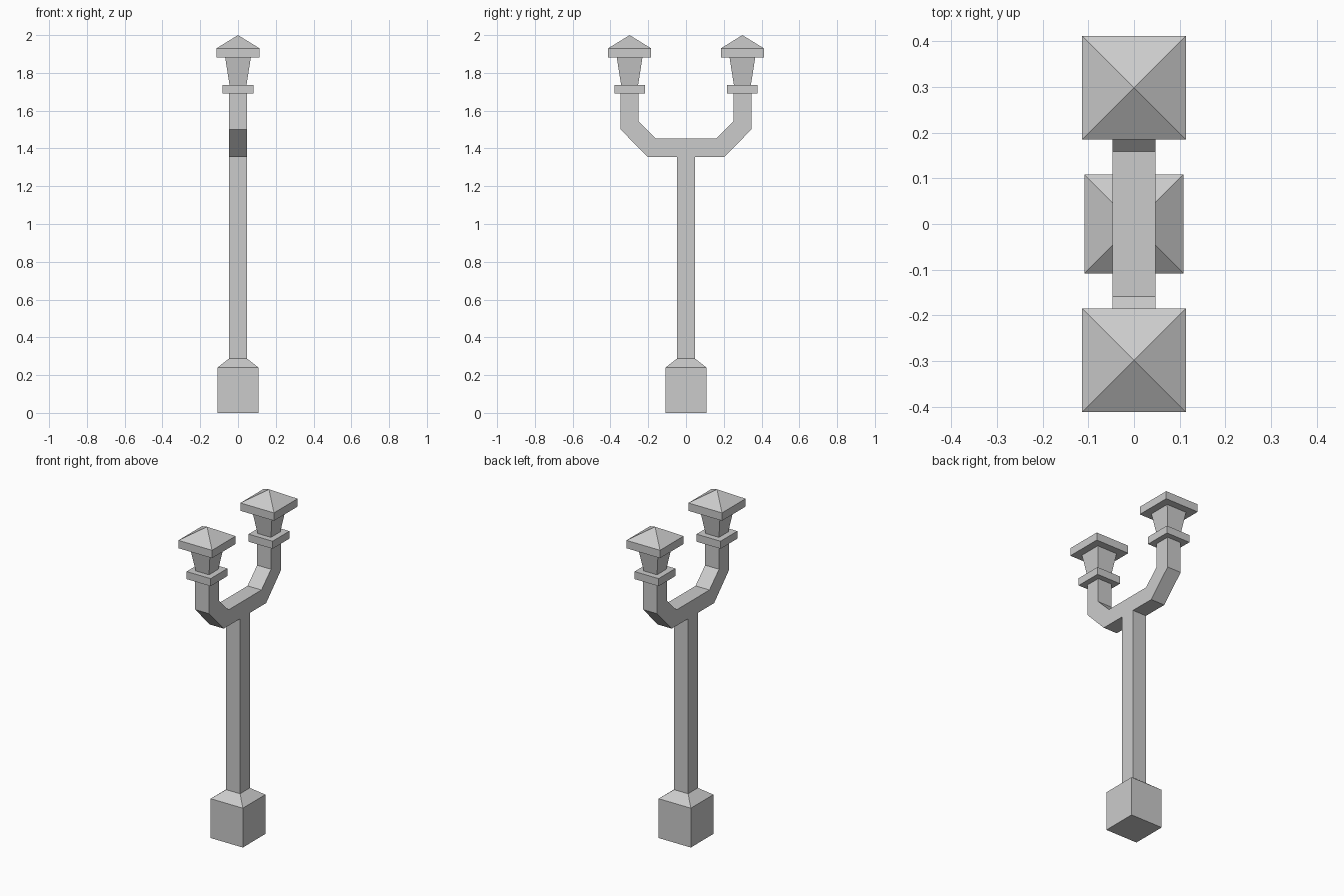
import bpy, bmesh

if "Cube" in bpy.data.objects:
    bpy.data.objects.remove(bpy.data.objects["Cube"])


def finish(name, bm):
    bmesh.ops.remove_doubles(bm, verts=bm.verts, dist=1e-5)
    bmesh.ops.recalc_face_normals(bm, faces=bm.faces)
    mesh = bpy.data.meshes.new(name)
    bm.to_mesh(mesh)
    bm.free()
    obj = bpy.data.objects.new(name, mesh)
    bpy.context.collection.objects.link(obj)
    return obj


def square_loft(name, rings, y=0.0, cap_bottom=False):
    """Join square rings given as (half width, height)."""
    bm = bmesh.new()
    loops = []
    for h, z in rings:
        if h == 0:
            loops.append([bm.verts.new((0, y, z))] * 4)
        else:
            loops.append([bm.verts.new((sx * h, y + sy * h, z))
                          for sx, sy in ((-1, -1), (1, -1), (1, 1), (-1, 1))])
    for a, b in zip(loops, loops[1:]):
        for i in range(4):
            j = (i + 1) % 4
            quad = [a[i], a[j], b[j], b[i]]
            bm.faces.new(list(dict.fromkeys(quad)))
    if cap_bottom:
        bm.faces.new(loops[0][::-1])
    return finish(name, bm)


W = 0.047        # half thickness of post and arms
LAMP_Y = 0.2985  # lamp distance from the post

# Pedestal with sloped shoulder, and the post
square_loft("pedestal", [(0.1085, 0), (0.1085, 0.24), (W, 0.288)], cap_bottom=True)
square_loft("post", [(W, 0.288), (W, 1.355)])

# U-shaped double arm: half profile in y-z, mirrored and extruded along x
outer = [(0.204, 1.355), (LAMP_Y + W, 1.50), (LAMP_Y + W, 1.69)]
inner = [(LAMP_Y - W, 1.69), (LAMP_Y - W, 1.543), (0.159, 1.452)]
half = outer + inner
profile = half + [(-y, z) for y, z in reversed(half)]
bm = bmesh.new()
face = bm.faces.new([bm.verts.new((-W, y, z)) for y, z in profile])
ext = bmesh.ops.extrude_face_region(bm, geom=[face])
bmesh.ops.translate(bm, vec=(2 * W, 0, 0),
                    verts=[v for v in ext["geom"] if isinstance(v, bmesh.types.BMVert)])
finish("double_arm", bm)

# Two lanterns: collar, flared body, overhanging pyramid roof
for side, s in (("left", -1), ("right", 1)):
    y = s * LAMP_Y
    square_loft("collar_" + side,
                [(W, 1.69), (0.081, 1.69), (0.081, 1.736), (0.045, 1.736)], y)
    square_loft("lantern_body_" + side, [(0.045, 1.736), (0.068, 1.882)], y)
    square_loft("lantern_roof_" + side,
                [(0.068, 1.882), (0.1135, 1.882), (0.1135, 1.93), (0, 2.0)], y)
